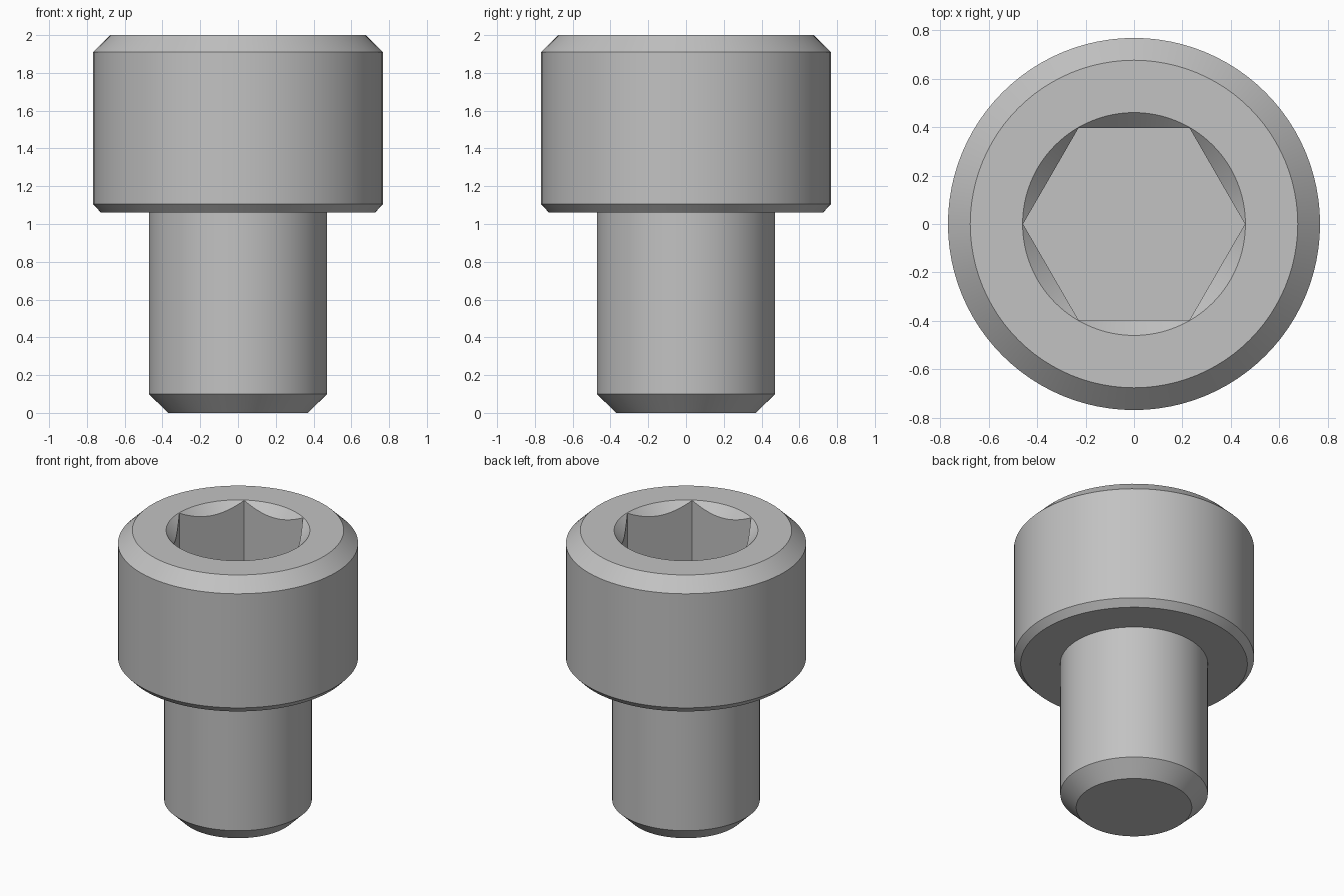
import bpy
import bmesh
import math

SEGMENTS = 96

default_cube = bpy.data.objects.get("Cube")
if default_cube:
    bpy.data.objects.remove(default_cube, do_unlink=True)

steel = bpy.data.materials.new("grey_steel")
steel.use_nodes = True
grey = (0.54, 0.54, 0.54, 1.0)
steel.diffuse_color = grey
steel.node_tree.nodes["Principled BSDF"].inputs["Base Color"].default_value = grey


def lathe(name, profile, sides):
    """Turn a bottom-to-top (radius, height) outline into a capped solid."""
    bm = bmesh.new()
    rings = []
    for radius, z in profile:
        angles = [math.tau * i / sides for i in range(sides)]
        rings.append([bm.verts.new((radius * math.cos(a), radius * math.sin(a), z))
                      for a in angles])
    for low, high in zip(rings, rings[1:]):
        for i in range(sides):
            j = (i + 1) % sides
            bm.faces.new((low[i], low[j], high[j], high[i]))
    bm.faces.new(rings[0][::-1])
    bm.faces.new(rings[-1])
    bmesh.ops.recalc_face_normals(bm, faces=bm.faces)
    mesh = bpy.data.meshes.new(name)
    bm.to_mesh(mesh)
    bm.free()
    mesh.materials.append(steel)
    obj = bpy.data.objects.new(name, mesh)
    bpy.context.collection.objects.link(obj)
    return obj


# Shank with chamfered tip, and cylindrical head chamfered at both ends
bolt = lathe("socket_head_bolt", [
    (0.37, 0), (0.472, 0.1), (0.472, 1.06),
    (0.725, 1.06), (0.768, 1.105), (0.768, 1.91), (0.676, 2)], SEGMENTS)

# Hexagonal key socket and the conical countersink around its mouth
socket = lathe("hex_socket_cutter", [(0.458, 1.5), (0.458, 2.1)], 6)
countersink = lathe("countersink_cutter", [(0.36, 1.9), (0.56, 2.1)], SEGMENTS)

bpy.ops.object.select_all(action="DESELECT")
bpy.context.view_layer.objects.active = bolt
bolt.select_set(True)
for cutter in (socket, countersink):
    cutter.hide_render = True
    cut = bolt.modifiers.new(cutter.name, "BOOLEAN")
    cut.operation = "DIFFERENCE"
    cut.solver = "EXACT"
    cut.object = cutter
    bpy.ops.object.modifier_apply(modifier=cut.name)
    bpy.data.objects.remove(cutter, do_unlink=True)

# Rounded walls smooth, chamfer and socket edges crisp
bpy.ops.object.shade_smooth_by_angle(angle=math.radians(30))
